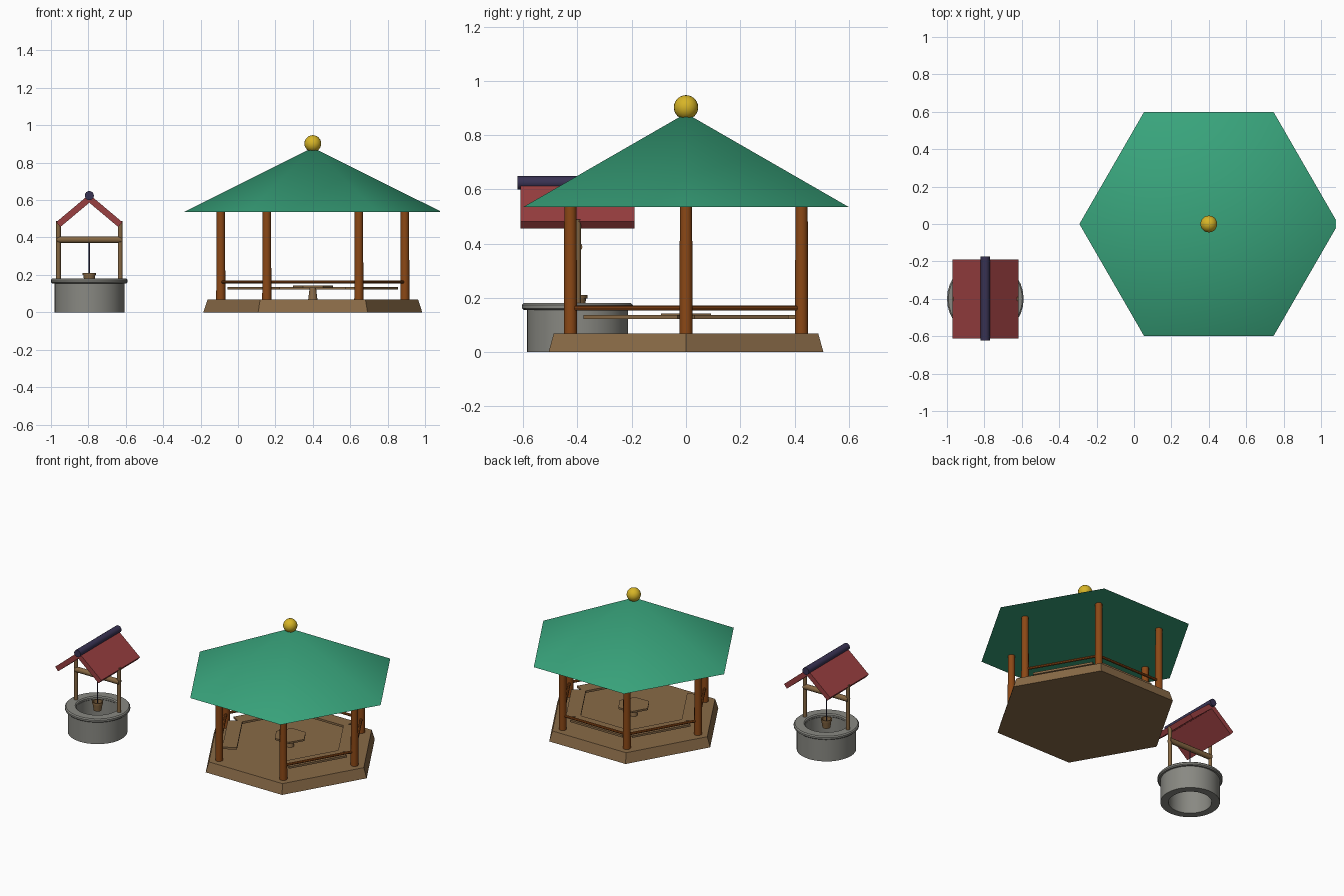
import bpy, math
from mathutils import Vector, Matrix

if "Cube" in bpy.data.objects:
    bpy.data.objects.remove(bpy.data.objects["Cube"])

def mat(name, r, g, b):
    m = bpy.data.materials.new(name)
    m.diffuse_color = (r, g, b, 1)
    m.use_nodes = True
    m.node_tree.nodes["Principled BSDF"].inputs["Base Color"].default_value = m.diffuse_color
    return m

GREEN = mat("roof green", .04, .37, .20)
BROWN = mat("post brown", .26, .065, .008)
TAN = mat("floor wood", .25, .145, .063)
STONE = mat("well stone", .25, .25, .225)
RED = mat("well roof red", .32, .05, .052)
NAVY = mat("dark navy", .04, .032, .085)
GOLD = mat("finial gold", .68, .46, .02)
WOOD = mat("well wood", .235, .135, .055)

def finish(name, m):
    o = bpy.context.object
    o.name = name
    o.data.materials.append(m)
    bpy.ops.object.shade_smooth_by_angle(angle=math.radians(35))
    return o

def cone(name, m, x, y, z0, z1, r0, r1, n=16, turn=0):
    bpy.ops.mesh.primitive_cone_add(vertices=n, radius1=r0, radius2=r1, depth=z1 - z0,
                                    location=(x, y, (z0 + z1) / 2), rotation=(0, 0, turn))
    return finish(name, m)

def rod(name, m, a, b, r, n=12):
    a, b = Vector(a), Vector(b)
    d = b - a
    bpy.ops.mesh.primitive_cylinder_add(vertices=n, radius=r, depth=d.length, location=(a + b) / 2,
                                        rotation=d.to_track_quat('Z', 'Y').to_euler())
    return finish(name, m)

def box(name, m, loc, size, rot=(0, 0, 0)):
    bpy.ops.mesh.primitive_cube_add(size=1, location=loc, rotation=rot)
    bpy.context.object.scale = size
    return finish(name, m)

def lathe(name, m, x, y, profile, n=32):
    # closed profile of (radius, height) pairs swept round the z axis
    k = len(profile)
    verts = [(r * math.cos(2 * math.pi * i / n), r * math.sin(2 * math.pi * i / n), z)
             for i in range(n) for r, z in profile]
    faces = [(i * k + j, (i + 1) % n * k + j, (i + 1) % n * k + (j + 1) % k, i * k + (j + 1) % k)
             for i in range(n) for j in range(k)]
    me = bpy.data.meshes.new(name)
    me.from_pydata(verts, [], faces)
    o = bpy.data.objects.new(name, me)
    o.location = (x, y, 0)
    bpy.context.collection.objects.link(o)
    bpy.ops.object.select_all(action='DESELECT')
    o.select_set(True)
    bpy.context.view_layer.objects.active = o
    return finish(name, m)

# ---- Gazebo ----
GX = .4
HEX = math.pi / 6
def polar(r, deg, z):
    a = math.radians(deg)
    return (GX + r * math.cos(a), r * math.sin(a), z)

cone("gazebo_floor", TAN, GX, 0, 0, .068, .585, .563, 6, HEX)
cone("gazebo_roof", GREEN, GX, 0, .535, .88, .692, 0, 6, HEX)
bpy.ops.mesh.primitive_uv_sphere_add(segments=20, ring_count=12, radius=.045, location=(GX, 0, .902))
finish("roof_finial", GOLD)

# posts, with rails and benches on every side but the front
for i in range(6):
    x, y, _ = polar(.492, 60 * i, 0)
    cone(f"gazebo_post_{i}", BROWN, x, y, .066, .537, .0245, .0225, 12)
    if i != 4:
        rod(f"rail_{i}", BROWN, polar(.492, 60 * i, .162), polar(.492, 60 * i + 60, .162), .009, 8)
        box(f"bench_{i}", TAN, polar(.364, 60 * i + 30, .129), (.092, .40, .014),
            (0, 0, math.radians(60 * i + 30)))

# table
cone("table_pedestal", TAN, GX, 0, .066, .132, .025, .017, 12)
cone("table_top", TAN, GX, 0, .13, .142, .107, .107, 6, HEX)

# ---- Well ----
WX, WY = -.795, -.4
lathe("well_wall", STONE, WX, WY, [(.187, 0), (.187, .158), (.136, .158), (.136, 0)])
lathe("well_rim", STONE, WX, WY, [(.198, .155), (.205, .161), (.205, .173), (.198, .18),
                                  (.141, .18), (.134, .173), (.134, .161), (.141, .155)])
for side, s in (("left", -1), ("right", 1)):
    rod(f"well_post_{side}", WOOD, (WX + s * .165, WY, .175), (WX + s * .165, WY, .488), .0125)
    box(f"well_roof_{side}", RED, (WX + s * .083, WY, .5385), (.216, .422, .034),
        (0, math.radians(40) * s, 0))
rod("crossbar", WOOD, (WX - .17, WY, .388), (WX + .17, WY, .388), .018)
rod("roof_ridge", NAVY, (WX, WY - .222, .624), (WX, WY + .227, .624), .0245, 16)

# rope and hollow bucket
rod("rope", NAVY, (WX, WY, .155), (WX, WY, .38), .004, 8)
lathe("bucket", WOOD, WX, WY, [(.0, .15), (.025, .15), (.032, .198), (.036, .198), (.036, .21),
                               (.029, .21), (.022, .158), (.0, .158)], 16)
